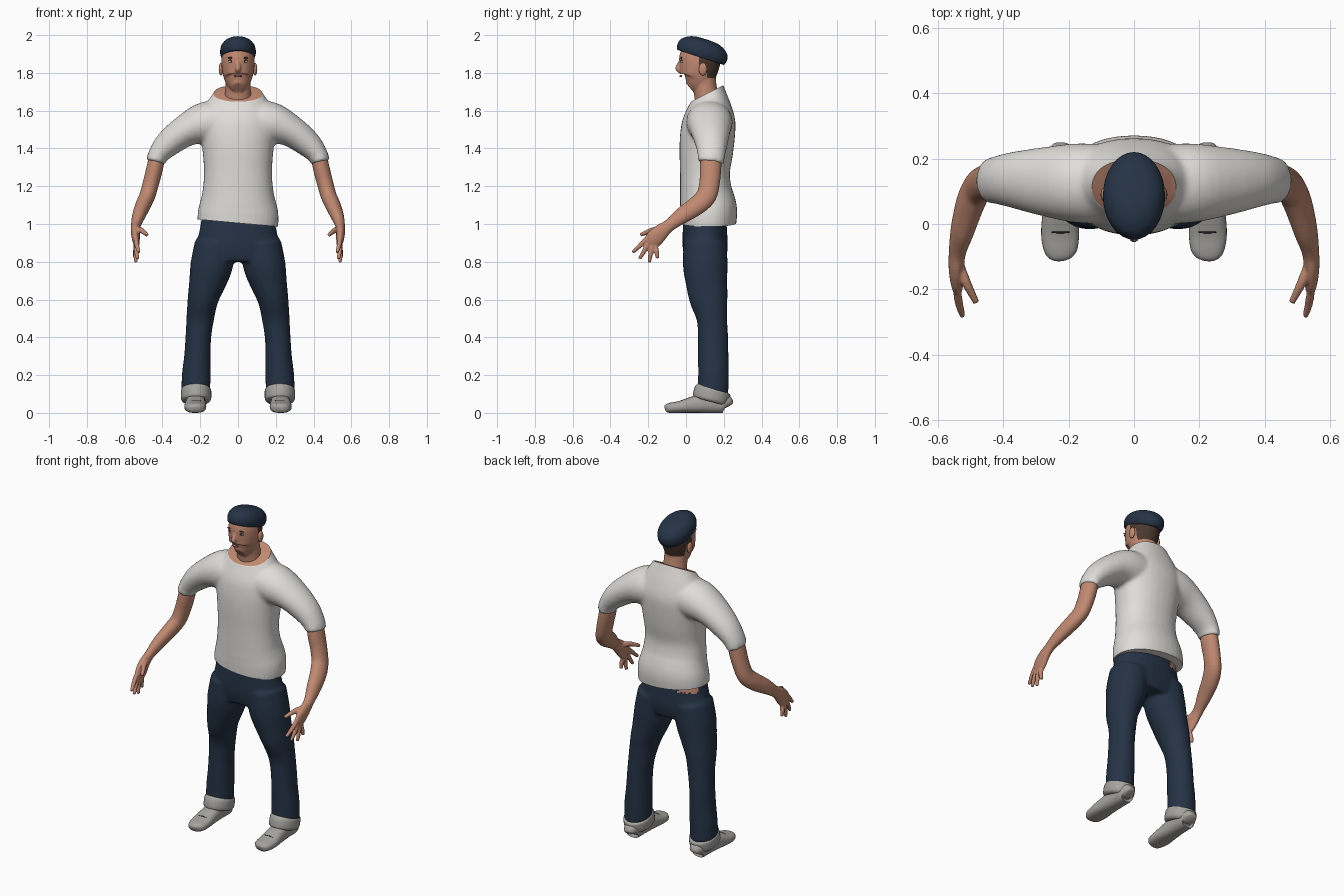
import bpy, bmesh, math
from mathutils import Vector

if "Cube" in bpy.data.objects:
    bpy.data.objects.remove(bpy.data.objects["Cube"])


def material(name, *rgb):
    m = bpy.data.materials.new(name)
    m.use_nodes = True
    m.diffuse_color = (*rgb, 1)
    bsdf = next(n for n in m.node_tree.nodes if n.type == 'BSDF_PRINCIPLED')
    bsdf.inputs["Base Color"].default_value = (*rgb, 1)
    return m


NAVY = material("navy cloth", .018, .033, .06)
WHITE = material("white cotton", .74, .73, .70)
SKIN = material("skin", .53, .25, .165)
HAIR = material("dark brown hair", .07, .04, .028)
GREY = material("grey canvas", .38, .37, .345)
DARK = material("near black", .015, .015, .018)
EYE = material("eye white", .75, .75, .75)
LIP = material("lips", .38, .15, .11)
X, Y = Vector((1, 0, 0)), Vector((0, 1, 0))
parts = []


def catmull(a, b, c, d, t):
    return [(2*q + (r-p)*t + (2*p-5*q+4*r-s)*t*t + (3*q-p-3*r+s)*t**3) / 2
            for p, q, r, s in zip(a, b, c, d)]


def tube(bm, rings, ref=X, side=1, power=2.0, n=32, steps=4):
    """Closed loft through rings of (x, y, z, radius along ref, radius across)."""
    pts, last = [], len(rings) - 1
    for i in range(last):
        quad = [rings[max(i-1, 0)], rings[i], rings[i+1], rings[min(i+2, last)]]
        pts += [catmull(*quad, k/steps) for k in range(steps)]
    pts.append(list(rings[-1]))
    loops = []
    for i, p in enumerate(pts):
        t = (Vector(pts[min(i+1, len(pts)-1)][:3]) - Vector(pts[max(i-1, 0)][:3])).normalized()
        u = (ref - t * ref.dot(t)).normalized()
        v = t.cross(u)
        loop = []
        for k in range(n):
            c, s = math.cos(math.tau*k/n), math.sin(math.tau*k/n)
            c, s = (math.copysign(abs(w)**(2/power), w) for w in (c, s))
            co = Vector(p[:3]) + u*p[3]*c + v*p[4]*s
            loop.append(bm.verts.new((co.x*side, co.y, co.z)))
        loops.append(loop)
    for a, b in zip(loops, loops[1:]):
        for k in range(n):
            bm.faces.new((a[k], a[(k+1) % n], b[(k+1) % n], b[k]))
    bm.faces.new(loops[0])
    bm.faces.new(loops[-1])


def finish(name, bm, *mats):
    bmesh.ops.recalc_face_normals(bm, faces=bm.faces)
    me = bpy.data.meshes.new(name)
    bm.to_mesh(me)
    bm.free()
    for m in mats:
        me.materials.append(m)
    ob = bpy.data.objects.new(name, me)
    bpy.context.collection.objects.link(ob)
    parts.append(ob)
    return ob


def fuse(ob, voxel, iterations):
    """Melt overlapping lofts into a single smooth skin."""
    mod = ob.modifiers.new("fuse", 'REMESH')
    mod.mode, mod.voxel_size = 'VOXEL', voxel
    mod = ob.modifiers.new("relax", 'SMOOTH')
    mod.factor, mod.iterations = .5, iterations
    deps = bpy.context.evaluated_depsgraph_get()
    me = bpy.data.meshes.new_from_object(ob.evaluated_get(deps))
    mats = list(ob.data.materials)
    ob.modifiers.clear()
    ob.data = me
    me.materials.clear()
    for m in mats:
        me.materials.append(m)
    for p in me.polygons:
        p.material_index = 0


def cut(ob, point, normal, index):
    """Trim everything beyond a plane and cap the opening."""
    bm = bmesh.new()
    bm.from_mesh(ob.data)
    res = bmesh.ops.bisect_plane(bm, geom=bm.verts[:] + bm.edges[:] + bm.faces[:],
                                 plane_co=point, plane_no=normal, clear_outer=True)
    edges = [e for e in res["geom_cut"] if isinstance(e, bmesh.types.BMEdge)]
    for f in bmesh.ops.edgeloop_fill(bm, edges=edges)["faces"]:
        f.material_index = index
    bmesh.ops.recalc_face_normals(bm, faces=bm.faces)
    bm.to_mesh(ob.data)
    bm.free()


def paint(ob, index, rule):
    for p in ob.data.polygons:
        if rule(*p.center):
            p.material_index = index


def ball(name, loc, radii, mat):
    bm = bmesh.new()
    bmesh.ops.create_uvsphere(bm, u_segments=20, v_segments=12, radius=1)
    for v in bm.verts:
        v.co = Vector(a*b for a, b in zip(v.co, radii)) + Vector(loc)
    finish(name, bm, mat)


# Shirt: torso and two short sleeves, trimmed at neckline and hem
bm = bmesh.new()
tube(bm, [(0, .115, .94, .2, .14), (0, .118, 1, .214, .147), (0, .12, 1.07, .212, .151),
          (0, .112, 1.13, .197, .145), (0, .105, 1.18, .187, .137), (0, .1, 1.27, .18, .132),
          (0, .107, 1.38, .187, .142), (0, .115, 1.48, .2, .145), (0, .125, 1.56, .2, .137),
          (0, .13, 1.64, .165, .107), (0, .13, 1.7, .127, .08), (0, .125, 1.76, .1, .06)],
     power=2.2)
for side in (1, -1):
    tube(bm, [(.05, .12, 1.54, .12, .11), (.17, .125, 1.535, .122, .112), (.275, .13, 1.495, .106, .086),
              (.37, .135, 1.425, .086, .071), (.422, .134, 1.365, .073, .055),
              (.436, .13, 1.325, .071, .05)], Y, side)
shirt = finish("shirt", bm, WHITE, SKIN)
fuse(shirt, .01, 8)
cut(shirt, (0, .03, 1.65), (0, -.45, .9), 1)
cut(shirt, (0, .1, 1.005), (-.09, 0, -1), 0)

# Trousers with a bare strip of lower back
bm = bmesh.new()
tube(bm, [(0, .1, 1.05, .19, .112), (0, .1, .95, .207, .118), (0, .102, .87, .232, .119),
          (0, .102, .8, .225, .105)], power=2.2)
for side in (1, -1):
    tube(bm, [(.12, .102, .9, .108, .115), (.14, .102, .78, .112, .118), (.165, .11, .68, .096, .109),
              (.186, .12, .6, .081, .101), (.2, .137, .5, .073, .081), (.21, .143, .4, .068, .08),
              (.215, .144, .3, .07, .081), (.221, .145, .2, .076, .081), (.224, .142, .1, .076, .082)],
         side=side)
trousers = finish("trousers", bm, NAVY, SKIN)
fuse(trousers, .01, 5)
paint(trousers, 1, lambda x, y, z: z > .98 and -.185 < x < -.09 and y > .12)

# Arms, hands, turn-ups and shoes
for side, word in ((1, "left"), (-1, "right")):
    bm = bmesh.new()
    tube(bm, [(.42, .135, 1.4, .054, .04), (.44, .13, 1.3, .057, .044), (.46, .125, 1.22, .054, .043),
              (.48, .108, 1.15, .054, .042), (.502, .06, 1.1, .052, .041), (.525, -.02, 1.045, .044, .035),
              (.54, -.085, .995, .033, .026), (.543, -.13, .96, .042, .024), (.541, -.165, .925, .047, .021),
              (.538, -.192, .9, .04, .016)], Y, side)
    for (y, z), (tx, ty, tz) in (((-.208, .918), (.524, -.282, .85)), ((-.196, .9), (.532, -.246, .815)),
                                 ((-.18, .886), (.54, -.195, .796)), ((-.16, .878), (.545, -.15, .818))):
        tube(bm, [(.54, -.165, .925, .012, .012), (.54, y, z, .013, .013),
                  ((.545+tx)/2, (y+ty)/2, (z+tz)/2, .0125, .0125), (tx, ty, tz, .009, .009)], X, side, n=12)
    tube(bm, [(.54, -.11, .97, .016, .016), (.515, -.175, .968, .015, .015),
              (.482, -.24, .942, .01, .01)], X, side, n=12)
    fuse(finish(word + "_arm", bm, SKIN), .005, 3)

    bm = bmesh.new()
    tube(bm, [(.222, .128, .06, .068, .085), (.222, .131, .072, .079, .096), (.222, .137, .1, .081, .098),
              (.222, .142, .122, .079, .094), (.222, .145, .132, .07, .08)], X, side)
    finish(word + "_turn_up", bm, GREY)

    bm = bmesh.new()
    tube(bm, [(.22, .222, .036, .026, .028), (.222, .205, .05, .046, .05), (.223, .12, .054, .05, .054),
              (.225, .04, .044, .054, .044), (.226, -.03, .032, .058, .032), (.224, -.08, .027, .051, .027),
              (.222, -.102, .024, .036, .022), (.221, -.11, .022, .016, .012)], X, side, power=2.5)
    finish(word + "_shoe", bm, GREY)
    ball(word + "_shoe_stitch", (.225*side, -.025, .064), (.03, .004, .004), DARK)

    # Ears, eyes and brows
    ball(word + "_ear", (.09*side, .09, 1.82), (.012, .022, .034), SKIN)
    ball(word + "_eye", (.034*side, -.02, 1.86), (.016, .007, .007), EYE)
    ball(word + "_iris", (.034*side, -.025, 1.86), (.007, .004, .006), DARK)
    ball(word + "_lashes", (.035*side, -.023, 1.867), (.018, .006, .003), DARK)
    ball(word + "_brow", (.036*side, -.024, 1.88), (.021, .006, .004), HAIR)

# Head and neck, with hair at the back and sides
bm = bmesh.new()
tube(bm, [(0, .125, 1.6, .08, .07), (0, .108, 1.68, .07, .064), (0, .1, 1.73, .067, .062),
          (0, .095, 1.79, .066, .06)])
tube(bm, [(0, .02, 1.722, .03, .034), (0, .04, 1.74, .055, .062), (0, .06, 1.768, .073, .092),
          (0, .064, 1.8, .082, .099), (0, .07, 1.84, .087, .107), (0, .075, 1.88, .087, .11),
          (0, .08, 1.93, .075, .095), (0, .08, 1.955, .04, .05)])
tube(bm, [(0, -.024, 1.868, .01, .01), (0, -.035, 1.845, .011, .013),
          (0, -.042, 1.822, .016, .015), (0, -.032, 1.808, .012, .01)], n=12)
head = finish("head", bm, SKIN, HAIR)
fuse(head, .006, 3)
paint(head, 1, lambda x, y, z: (z > 1.775 and y > .112) or (z > 1.845 and y > .07))
ball("lips", (0, -.028, 1.783), (.022, .007, .006), LIP)

# Flat cap, tilted down towards the nape
bm = bmesh.new()
tilt = Vector((0, .31, .95))
rings = []
for h, rx, ry in ((0, .086, .128), (.008, .091, .134), (.03, .095, .138), (.058, .09, .13),
                  (.082, .073, .102), (.096, .045, .065), (.1, .012, .02)):
    rings.append((*(Vector((0, .077, 1.882)) + tilt*h), rx, ry))
tube(bm, rings)
finish("flat_cap", bm, NAVY)

bpy.ops.object.select_all(action='DESELECT')
for ob in parts:
    ob.select_set(True)
bpy.context.view_layer.objects.active = parts[0]
bpy.ops.object.shade_smooth_by_angle(angle=math.radians(50))
